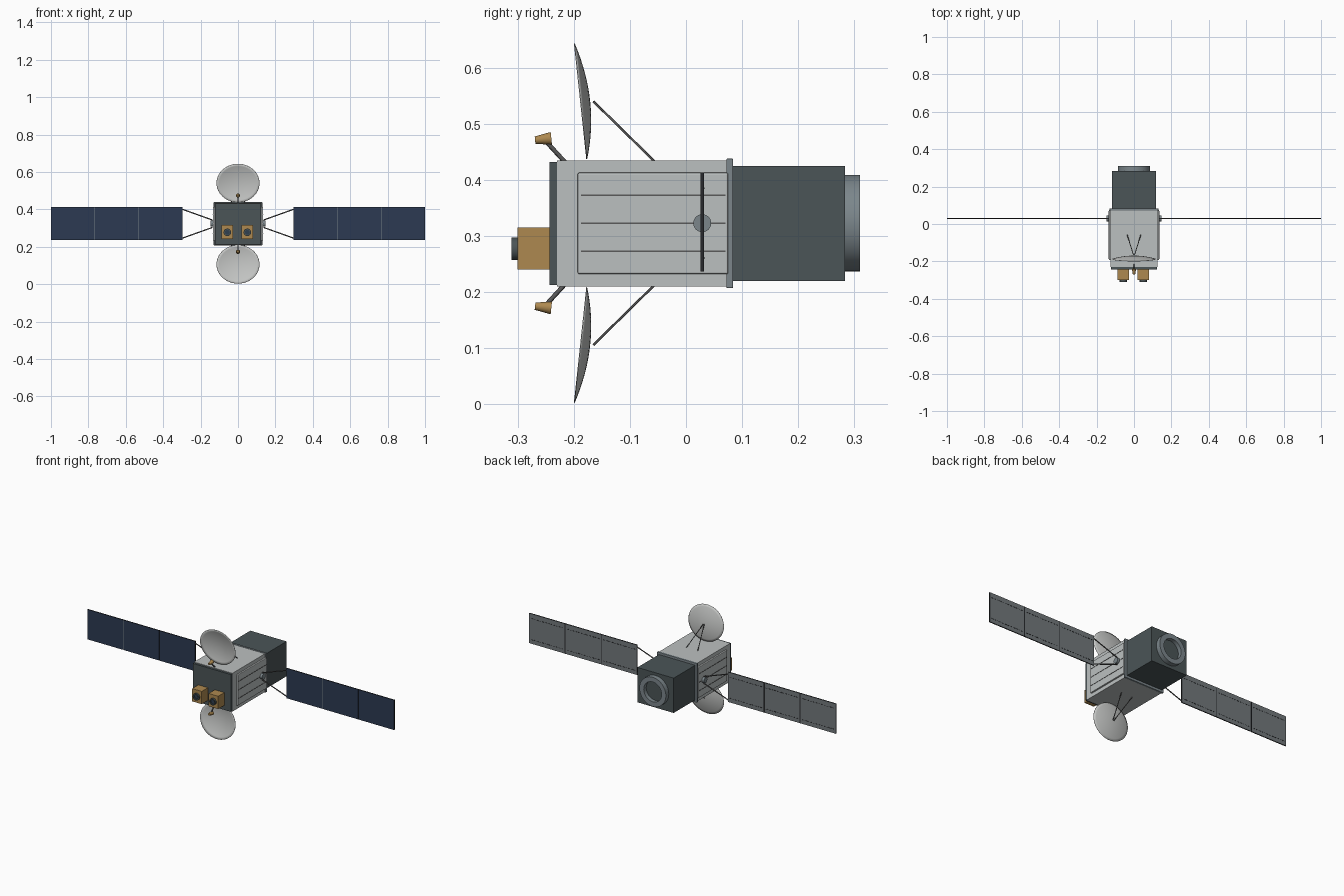
import bpy, bmesh, math
from mathutils import Vector, Matrix

if "Cube" in bpy.data.objects:
    bpy.data.objects.remove(bpy.data.objects["Cube"])


def material(name, r, g, b):
    m = bpy.data.materials.new(name)
    m.use_nodes = True
    m.diffuse_color = (r, g, b, 1)
    m.node_tree.nodes["Principled BSDF"].inputs["Base Color"].default_value = (r, g, b, 1)
    return m


LIGHT = material("light grey", 0.50, 0.53, 0.53)
DARK = material("dark slate", 0.07, 0.09, 0.095)
STEEL = material("steel grey", 0.20, 0.24, 0.26)
GOLD = material("gold foil", 0.42, 0.25, 0.08)
NAVY = material("solar navy", 0.025, 0.042, 0.085)
BACK = material("panel back grey", 0.17, 0.19, 0.20)
BLACK = material("black", 0.02, 0.022, 0.025)
STRUT = material("strut grey", 0.10, 0.10, 0.10)
DISH = material("dish grey", 0.55, 0.56, 0.55)
GLASS = material("lens blue", 0.03, 0.05, 0.08)
MID = 0.323  # height of the main axis


def finish(name, bm, *mats, smooth=False):
    mesh = bpy.data.meshes.new(name)
    bm.to_mesh(mesh)
    bm.free()
    for m in mats:
        mesh.materials.append(m)
    ob = bpy.data.objects.new(name, mesh)
    bpy.context.collection.objects.link(ob)
    if smooth:
        bpy.ops.object.select_all(action='DESELECT')
        ob.select_set(True)
        bpy.context.view_layer.objects.active = ob
        bpy.ops.object.shade_smooth_by_angle()
    return ob


def add_box(bm, x, y, z):
    """Box from (min, max) ranges along each axis."""
    centre = Vector([(a + b) / 2 for a, b in (x, y, z)])
    size = [abs(b - a) for a, b in (x, y, z)] + [1]
    bmesh.ops.create_cube(bm, size=1, matrix=Matrix.Translation(centre) @ Matrix.Diagonal(size))


def box(name, x, y, z, mat, bevel=0):
    bm = bmesh.new()
    add_box(bm, x, y, z)
    ob = finish(name, bm, mat)
    if bevel:
        mod = ob.modifiers.new("bevel", 'BEVEL')
        mod.width, mod.segments = bevel, 2
    return ob


def rod(name, a, b, r1, mat, r2=None, sides=12):
    a, b = Vector(a), Vector(b)
    turn = (b - a).to_track_quat('Z', 'Y').to_matrix().to_4x4()
    bm = bmesh.new()
    bmesh.ops.create_cone(bm, cap_ends=True, segments=sides, radius1=r1,
                          radius2=r1 if r2 is None else r2, depth=(b - a).length,
                          matrix=Matrix.Translation((a + b) / 2) @ turn)
    return finish(name, bm, mat, smooth=True)


def lathe(name, profile, mat, x, z, sides=48):
    """Spin a closed (radius, y) profile about an axis along y."""
    bm = bmesh.new()
    rings = [[bm.verts.new((x + r * math.cos(i * math.tau / sides), y,
                            z + r * math.sin(i * math.tau / sides)))
              for i in range(sides)] for r, y in profile]
    for k in range(len(rings)):
        p, q = rings[k], rings[(k + 1) % len(rings)]
        for i in range(sides):
            j = (i + 1) % sides
            bm.faces.new((p[i], p[j], q[j], q[i]))
    bmesh.ops.recalc_face_normals(bm, faces=bm.faces)
    return finish(name, bm, mat, smooth=True)


# Central body
box("bus_body", (-0.125, 0.125), (-0.23, 0.08), (0.21, 0.435), LIGHT)
box("front_plate", (-0.124, 0.124), (-0.243, -0.23), (0.213, 0.432), DARK)
box("rear_collar", (-0.13, 0.13), (0.072, 0.084), (0.207, 0.438), STEEL, 0.002)
box("service_module", (-0.118, 0.118), (0.084, 0.283), (0.22, 0.425), DARK)

# Rear adapter ring with recessed floor
lathe("adapter_ring", [(0.086, 0.283), (0.086, 0.31), (0.058, 0.31), (0.058, 0.283)], STEEL, 0, MID)
rod("adapter_floor", (0, 0.28, MID), (0, 0.287, MID), 0.058, DARK, sides=48)

# Camera boxes
for side, x in (("left", 0.05), ("right", -0.057)):
    z = 0.277
    box(side + "_camera_box", (x - 0.031, x + 0.031), (-0.3, -0.243), (0.24, 0.315), GOLD)
    lathe(side + "_lens_barrel", [(0.02, -0.3), (0.02, -0.311), (0.013, -0.311), (0.013, -0.3)],
          DARK, x, z, 32)
    rod(side + "_lens", (x, -0.299, z), (x, -0.304, z), 0.013, GLASS, sides=32)


def make_dish(name, up):
    """Shallow elliptical reflector, concave towards the front."""
    rings, sides, sag = 8, 48, 0.0165
    centre = Vector((0, -0.188, MID + up * 0.217))
    bm = bmesh.new()

    def point(t, a):
        u, v = t * math.cos(a), t * math.sin(a)
        return centre + Vector((0.115 * u, sag * (1 - t * t) - 0.011 * v, up * 0.103 * v))

    prev = None
    tip = bm.verts.new(point(0, 0))
    for k in range(1, rings + 1):
        ring = [bm.verts.new(point(k / rings, i * math.tau / sides)) for i in range(sides)]
        for i in range(sides):
            j = (i + 1) % sides
            bm.faces.new((prev[i], ring[i], ring[j], prev[j]) if prev else (tip, ring[i], ring[j]))
        prev = ring
    bmesh.ops.recalc_face_normals(bm, faces=bm.faces)
    ob = finish(name, bm, DISH, smooth=True)
    mod = ob.modifiers.new("thickness", 'SOLIDIFY')
    mod.thickness, mod.offset = 0.0015, 0


# Upper and lower antennas with feed horns and braces
for label, up in (("upper", 1), ("lower", -1)):
    def at(x, y, h):
        return (x, y, MID + up * h)
    make_dish(label + "_dish", up)
    for s in (-1, 1):
        rod(f"{label}_dish_brace", at(s * 0.037, -0.056, 0.11), at(s * 0.003, -0.165, 0.217), 0.0022, STRUT)
    rod(label + "_feed_arm", at(0, -0.215, 0.108), at(0, -0.247, 0.143), 0.004, STRUT)
    rod(label + "_feed_horn", at(0, -0.269, 0.148), at(0, -0.24, 0.151), 0.0065, GOLD, 0.0115, 24)

# Side radiators, yokes and solar wings
for label, s in (("left", 1), ("right", -1)):
    box(label + "_radiator", (s * 0.12, s * 0.134), (-0.193, 0.075), (0.232, 0.413), LIGHT, 0.003)
    bm = bmesh.new()
    for h in (-0.05, 0, 0.05):
        add_box(bm, (s * 0.133, s * 0.1355), (-0.187, 0.07), (MID + h - 0.0015, MID + h + 0.0015))
    finish(label + "_radiator_strips", bm, STRUT)

    wy = 0.029
    rod(label + "_wing_hub", (s * 0.125, wy, MID), (s * 0.148, wy, MID), 0.016, STEEL, sides=24)
    for v in (-1, 1):
        rod(label + "_yoke_rod", (s * 0.137, wy, MID + v * 0.02), (s * 0.297, wy, MID + v * 0.077),
            0.0032, STRUT)

    # Three cell panels: blue front, grey back, black edges
    bm = bmesh.new()
    width = 0.705 / 3
    starts = [0.295 + k * width for k in range(3)]
    for x in starts:
        add_box(bm, (s * (x + 0.0015), s * (x + width - 0.0015)), (wy - 0.003, wy + 0.003), (0.237, 0.413))
    bm.normal_update()
    for f in bm.faces:
        f.material_index = 0 if f.normal.y < -0.5 else 1 if f.normal.y > 0.5 else 2
    finish(label + "_solar_panels", bm, NAVY, BACK, BLACK)

    # Hinge strips between the panels
    bm = bmesh.new()
    for x in starts[1:]:
        add_box(bm, (s * (x - 0.002), s * (x + 0.002)), (wy - 0.0015, wy + 0.0035), (0.237, 0.413))
    bm.normal_update()
    for f in bm.faces:
        f.material_index = 0 if f.normal.y < -0.5 else 1
    finish(label + "_panel_hinges", bm, STEEL, BLACK)

    # Dashed wiring on the rear of the panels
    bm = bmesh.new()
    for x in starts:
        for k in range(12):
            a = x + 0.012 + k * 0.018
            for h in (-0.062, 0.062):
                add_box(bm, (s * a, s * (a + 0.011)), (wy + 0.002, wy + 0.004),
                        (MID + h - 0.0015, MID + h + 0.0015))
    finish(label + "_panel_wiring", bm, BLACK)
